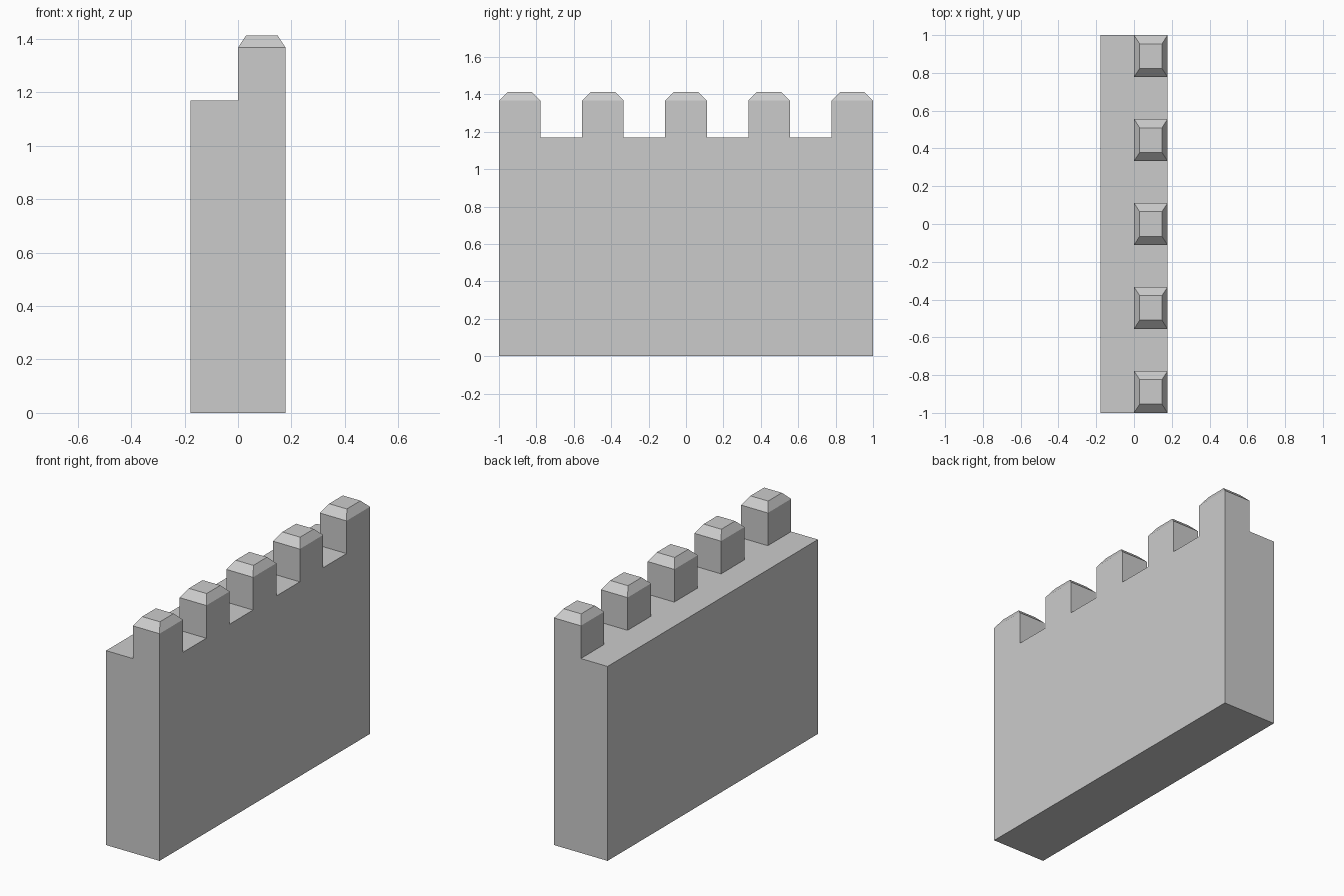
import bpy, bmesh
from mathutils import Vector, Matrix

if "Cube" in bpy.data.objects:
    bpy.data.objects.remove(bpy.data.objects["Cube"])

HALF_T, WALL_H, MERLON_H, TOP_H = 0.178, 1.17, 1.367, 1.413
SLOTS = 9                      # alternating merlon / gap along the wall
W = 2.0 / SLOTS

# wall body: one block, cut along the walkway line and at every merlon edge
bm = bmesh.new()
bmesh.ops.create_cube(bm, size=1.0, matrix=Matrix.Translation((0, 0, WALL_H / 2))
                      @ Matrix.Diagonal((2 * HALF_T, 2.0, WALL_H, 1)))


def cut(point, normal):
    bmesh.ops.bisect_plane(bm, geom=bm.verts[:] + bm.edges[:] + bm.faces[:],
                           plane_co=point, plane_no=normal)


cut((0, 0, 0), (1, 0, 0))
for i in range(1, SLOTS):
    cut((0, -1 + i * W, 0), (0, 1, 0))


def raise_face(face, z, inset_x=0.0, inset_y=0.0):
    """Extrude a face up to height z, drawing its sides in by the insets."""
    new = bmesh.ops.extrude_discrete_faces(bm, faces=[face])["faces"][0]
    c = new.calc_center_median()
    for v in new.verts:
        v.co.x += inset_x if v.co.x < c.x else -inset_x
        v.co.y += inset_y if v.co.y < c.y else -inset_y
        v.co.z = z
    return new


# merlons with sloped caps on every other slot of the outer half
bm.normal_update()
tops = [f for f in bm.faces if f.normal.z > 0.9 and f.calc_center_median().x > 0]
tops.sort(key=lambda f: f.calc_center_median().y)
for face in tops[::2]:
    block = raise_face(face, MERLON_H)
    raise_face(block, TOP_H, 0.03, 0.046)

# merge the flat regions back into clean faces
bmesh.ops.dissolve_limit(bm, angle_limit=0.01, verts=bm.verts[:], edges=bm.edges[:])
bmesh.ops.recalc_face_normals(bm, faces=bm.faces[:])

mesh = bpy.data.meshes.new("battlement_wall")
bm.to_mesh(mesh)
bm.free()
bpy.context.collection.objects.link(bpy.data.objects.new("battlement_wall", mesh))
